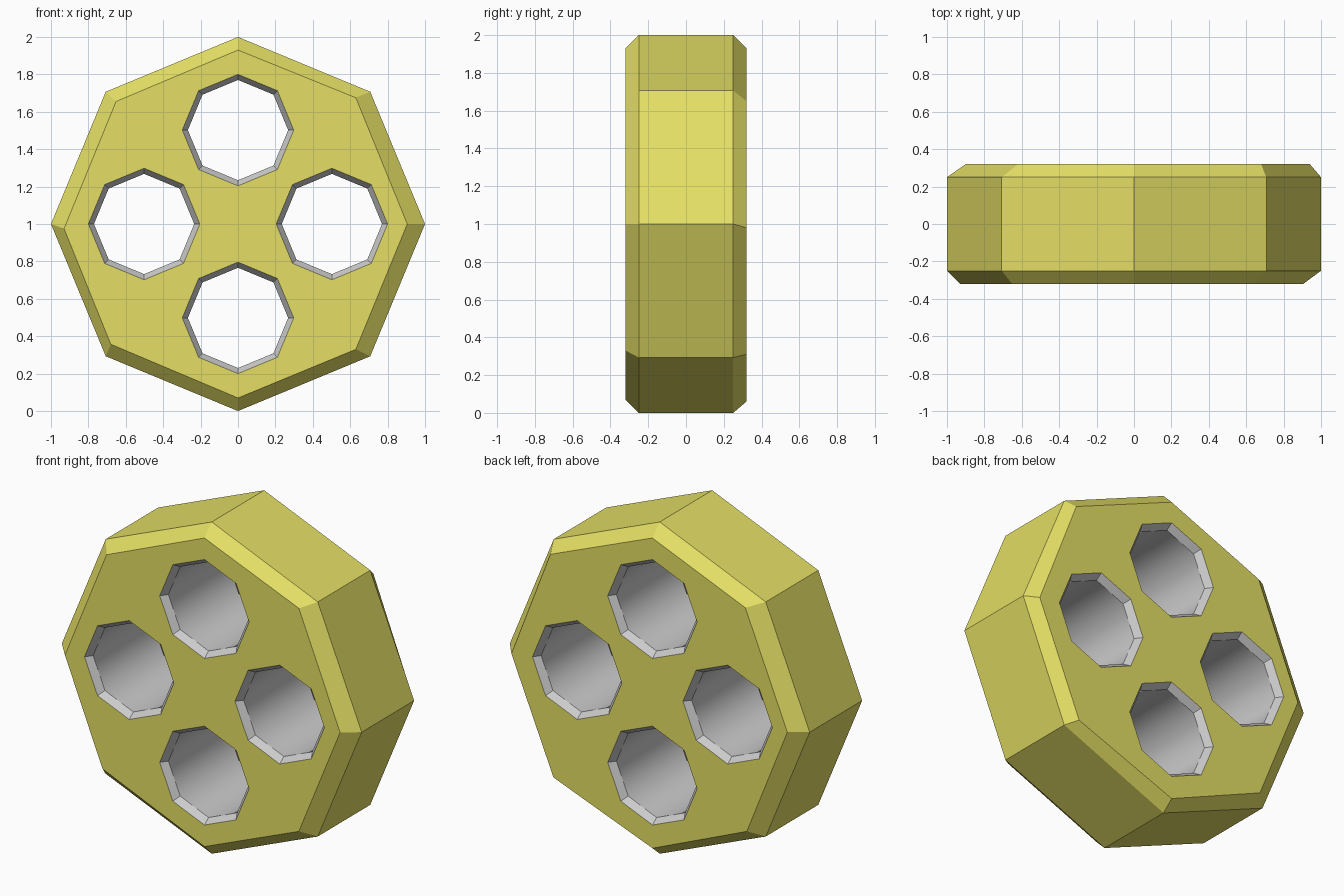
import bpy, bmesh, math
from mathutils import Vector

if "Cube" in bpy.data.objects:
    bpy.data.objects.remove(bpy.data.objects["Cube"])

CENTRE = Vector((0, 0, 1))


def octagon(radius, cx=0, cz=1):
    return [(cx + radius * math.sin(i * math.pi / 4), cz + radius * math.cos(i * math.pi / 4))
            for i in range(8)]


def ring(bm, points, y):
    return [bm.verts.new((x, y, z)) for x, z in points]


def bridge(bm, a, b):
    n = len(a)
    return [bm.faces.new((a[i], a[(i + 1) % n], b[(i + 1) % n], b[i])) for i in range(n)]


def orient(bm, centre, sign, radial=False):
    # Turn every face away from (sign 1) or towards (sign -1) the centre
    bm.normal_update()
    for f in bm.faces:
        d = f.calc_center_median() - centre
        if radial:
            d.y = 0
        if f.normal.dot(d) * sign < 0:
            f.normal_flip()


def finish(bm, name, mat=None):
    mesh = bpy.data.meshes.new(name)
    bm.to_mesh(mesh)
    bm.free()
    ob = bpy.data.objects.new(name, mesh)
    bpy.context.collection.objects.link(ob)
    if mat:
        mesh.materials.append(mat)


yellow = bpy.data.materials.new("yellow")
yellow.diffuse_color = (0.78, 0.74, 0.13, 1)
yellow.use_nodes = True
yellow.node_tree.nodes["Principled BSDF"].inputs["Base Color"].default_value = yellow.diffuse_color

holes = [(0.0, 1.502), (0.502, 1.0), (0.0, 0.498), (-0.502, 1.0)]
HOLE_R, BORE_R, HALF, LIP = 0.298, 0.268, 0.32, 0.04

# Octagonal body: slightly uneven hand-cut chamfers front and back
front_face = [(0, 1.93), (0.63, 1.675), (0.905, 1.0), (0.63, 0.33),
              (0, 0.07), (-0.68, 0.357), (-0.93, 0.975), (-0.652, 1.655)]
back_face = [(0, 1.93), (0.68, 1.65), (0.94, 0.98), (0.66, 0.31),
             (0, 0.06), (-0.63, 0.33), (-0.9, 1.0), (-0.62, 1.675)]
bm = bmesh.new()
rings = [ring(bm, front_face, -HALF), ring(bm, octagon(1), -0.25),
         ring(bm, octagon(1), 0.25), ring(bm, back_face, HALF)]
for a, b in zip(rings, rings[1:]):
    bridge(bm, a, b)

# Front and back faces with four openings
for outline, y in ((rings[0], -HALF), (rings[3], HALF)):
    edges = [bm.edges.get((outline[i], outline[(i + 1) % 8])) for i in range(8)]
    for cx, cz in holes:
        h = ring(bm, octagon(HOLE_R, cx, cz), y)
        edges += [bm.edges.new((h[i], h[(i + 1) % 8])) for i in range(8)]
    bmesh.ops.triangle_fill(bm, edges=edges, use_beauty=True, normal=(0, math.copysign(1, y), 0))
orient(bm, CENTRE, 1)
flat = [e for e in bm.edges if len(e.link_faces) == 2 and e.calc_face_angle() < 0.001]
bmesh.ops.dissolve_limit(bm, angle_limit=0.001, edges=flat, verts=[])
finish(bm, "body", yellow)

# Grey bores: flat chamfered lips and a smooth inner wall
for k, (cx, cz) in enumerate(holes):
    bm = bmesh.new()
    steps = [(HOLE_R, -HALF), (BORE_R, -HALF + LIP), (BORE_R, HALF - LIP), (HOLE_R, HALF)]
    rs = [ring(bm, octagon(r, cx, cz), y) for r, y in steps]
    for i in range(3):
        for f in bridge(bm, rs[i], rs[i + 1]):
            f.smooth = i == 1
    orient(bm, Vector((cx, 0, cz)), -1, radial=True)
    finish(bm, f"bore_{k + 1}")
